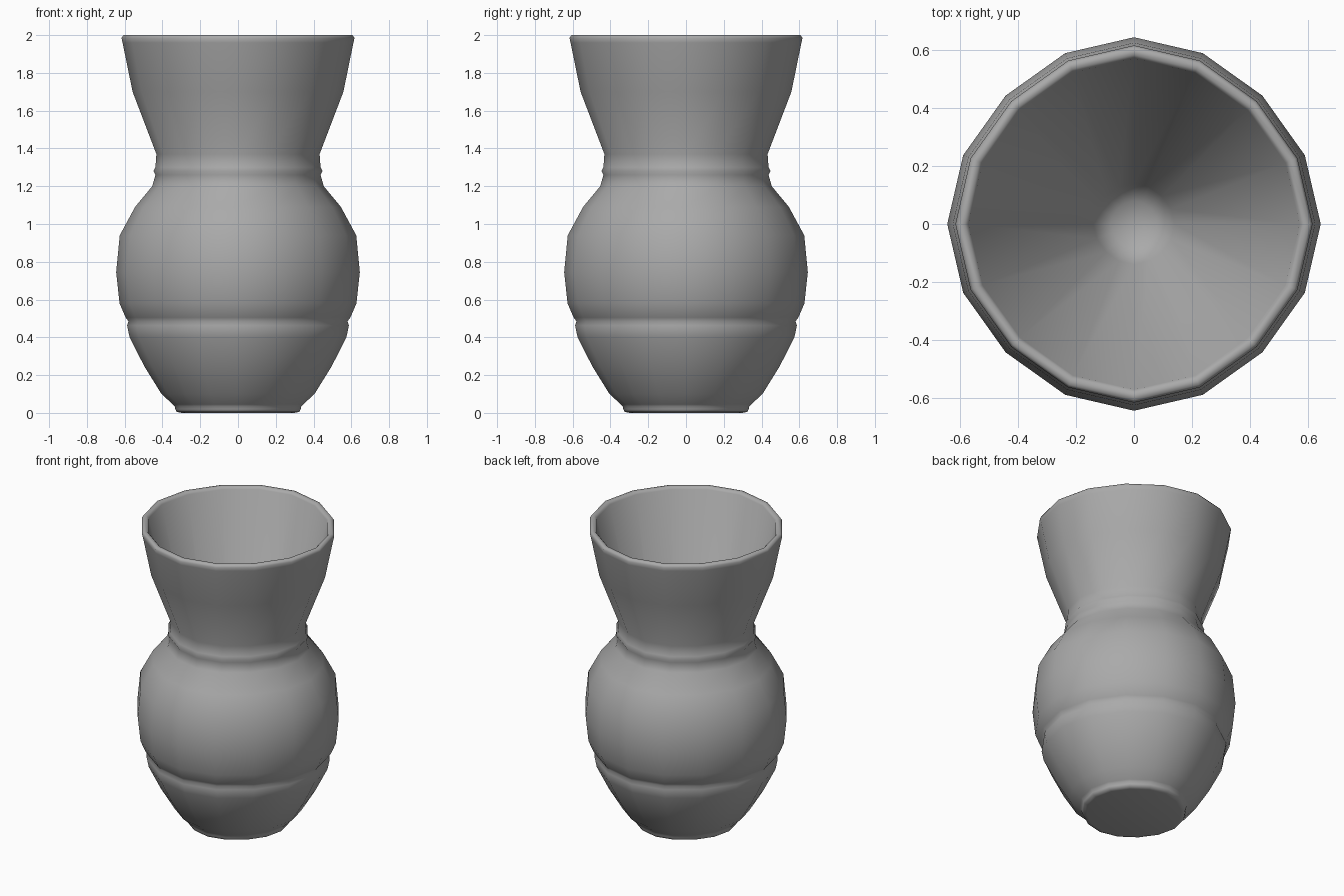
import bpy, bmesh, math

cube = bpy.data.objects.get("Cube")
if cube:
    bpy.data.objects.remove(cube, do_unlink=True)

SIDES = 16

# Radius and height pairs, from the base up the outside and down the inside
foot = [(0.30, 0), (0.325, 0.006), (0.332, 0.02), (0.335, 0.035), (0.345, 0.045)]
lower_bowl = [(0.405, 0.10), (0.495, 0.245), (0.574, 0.40), (0.587, 0.463)]
belly = [(0.58, 0.485), (0.595, 0.505), (0.627, 0.58), (0.645, 0.745),
         (0.626, 0.94), (0.545, 1.09), (0.454, 1.20)]
neck_ring = [(0.437, 1.26), (0.447, 1.28), (0.437, 1.30), (0.432, 1.37)]
collar = [(0.558, 1.70), (0.611, 1.96)]
rim = [(0.617, 1.985), (0.607, 2.0), (0.585, 2.0), (0.572, 1.985)]
inside = [(0.14, 0.14), (0.08, 0.09)]
profile = foot + lower_bowl + belly + neck_ring + collar + rim + inside

# Clay colour
clay = bpy.data.materials.new("grey_clay")
clay.use_nodes = True
grey = (0.4, 0.4, 0.4, 1)
clay.diffuse_color = grey
clay.node_tree.nodes["Principled BSDF"].inputs["Base Color"].default_value = grey


def add_ring(bm, radius, z):
    """One slightly squared ring, widest on the axes."""
    ring = []
    for i in range(SIDES):
        a = math.tau * i / SIDES
        r = radius * (1 - 0.014 * (1 - math.cos(4 * a)))
        a -= 0.01 * math.sin(4 * a)
        ring.append(bm.verts.new((r * math.cos(a), r * math.sin(a), z)))
    return ring


# Vase body, rings joined from the base to the inner floor
bm = bmesh.new()
rings = [add_ring(bm, r, z) for r, z in profile]
for low, high in zip(rings, rings[1:]):
    for i in range(SIDES):
        j = (i + 1) % SIDES
        bm.faces.new((low[i], low[j], high[j], high[i]))

# Flat base and rounded inner floor
bm.faces.new(rings[0])
centre = bm.verts.new((0, 0, 0.08))
for i in range(SIDES):
    bm.faces.new((rings[-1][i], rings[-1][(i + 1) % SIDES], centre))
bmesh.ops.recalc_face_normals(bm, faces=bm.faces)

mesh = bpy.data.meshes.new("vase")
bm.to_mesh(mesh)
bm.free()
mesh.materials.append(clay)

vase = bpy.data.objects.new("vase", mesh)
bpy.context.collection.objects.link(vase)
bpy.ops.object.select_all(action='DESELECT')
vase.select_set(True)
bpy.context.view_layer.objects.active = vase
bpy.ops.object.shade_smooth_by_angle(angle=math.radians(65))
